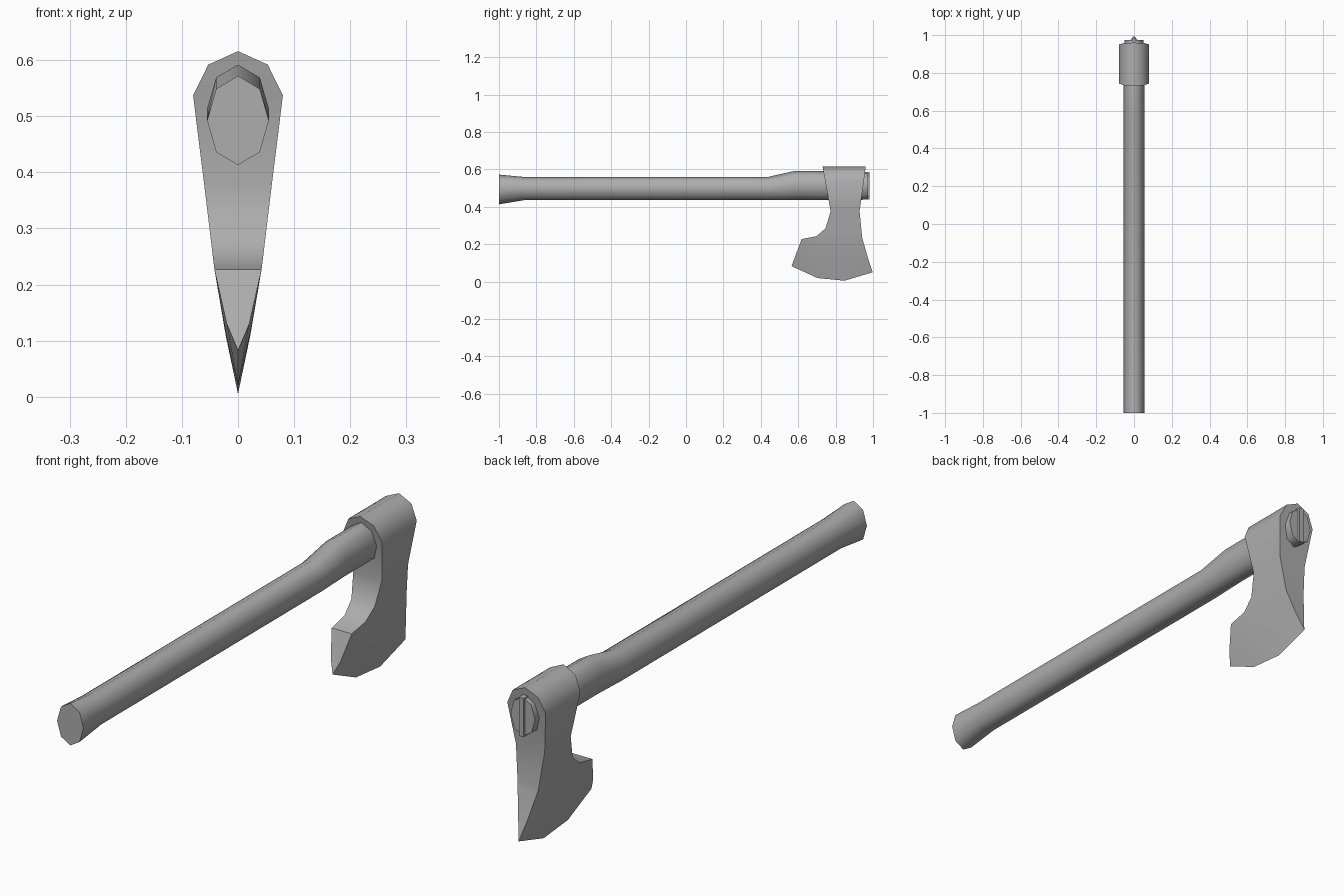
import bpy
import bmesh
import math

old = bpy.data.objects.get("Cube")
if old:
    bpy.data.objects.remove(old, do_unlink=True)

grey = bpy.data.materials.new("plain grey")
grey.use_nodes = True
GREY = (0.42, 0.42, 0.42, 1)
grey.diffuse_color = GREY
grey.node_tree.nodes["Principled BSDF"].inputs["Base Color"].default_value = GREY


def finish(name, bm, angle):
    """Turn a bmesh into a smooth object that keeps its sharp edges."""
    bmesh.ops.remove_doubles(bm, verts=bm.verts, dist=0.0005)
    bmesh.ops.recalc_face_normals(bm, faces=bm.faces)
    mesh = bpy.data.meshes.new(name)
    bm.to_mesh(mesh)
    bm.free()
    mesh.materials.append(grey)
    obj = bpy.data.objects.new(name, mesh)
    bpy.context.collection.objects.link(obj)
    bpy.ops.object.select_all(action="DESELECT")
    obj.select_set(True)
    bpy.context.view_layer.objects.active = obj
    bpy.ops.object.shade_smooth_by_angle(angle=math.radians(angle))


def skin(bm, loops):
    """Bridge equal closed loops of points, and cap both ends."""
    rings = [[bm.verts.new(p) for p in loop] for loop in loops]
    n = len(rings[0])
    for a, b in zip(rings, rings[1:]):
        for i in range(n):
            j = (i + 1) % n
            bm.faces.new((a[i], a[j], b[j], b[i]))
    bm.faces.new(rings[0])
    bm.faces.new(rings[-1])


# Handle: eight-sided rings as (y, bottom, top, half width)
sections = [(-1, 0.413, 0.572, 0.055), (-0.87, 0.435, 0.56, 0.055),
            (0.44, 0.435, 0.56, 0.055), (0.58, 0.435, 0.592, 0.055),
            (0.73, 0.435, 0.592, 0.055), (0.973, 0.438, 0.585, 0.051)]
bm = bmesh.new()
loops = []
for y, low, high, w in sections:
    mid, r = (low + high) / 2, (high - low) / 2
    loops.append([(w * math.sin(i * math.pi / 4), y, mid + r * math.cos(i * math.pi / 4))
                  for i in range(8)])
skin(bm, loops)
finish("handle", bm, 65)

# Wedge driven into the end of the handle
bm = bmesh.new()
skin(bm, [[(x, y, z) for x, z in ((-0.01, 0.44), (0.01, 0.44), (0.01, 0.586), (-0.01, 0.586))]
          for y in (0.9, 0.982)])
finish("handle_wedge", bm, 30)

# Axe head body: levels as (height, half width, front y, back y)
levels = [(0.616, 0, 0.73, 0.96), (0.592, 0.053, 0.734, 0.958),
          (0.537, 0.08, 0.744, 0.951), (0.376, 0.06, 0.773, 0.928),
          (0.285, 0.049, 0.746, 0.937), (0.243, 0.044, 0.698, 0.941),
          (0.227, 0.042, 0.618, 0.944)]
rows = [[(w, f + (b - f) * t / 3, z) for t in range(4)] for z, w, f, b in levels]
# Blade: bulging middle row, then the curved cutting edge
rows.append([(0.02, 0.582, 0.13), (0.022, 0.712, 0.115),
             (0.022, 0.843, 0.11), (0.02, 0.972, 0.128)])
rows.append([(0, 0.564, 0.083), (0, 0.703, 0.019), (0, 0.848, 0.005), (0, 0.998, 0.05)])

bm = bmesh.new()


def add_face(points):
    unique = list(dict.fromkeys(points))
    if len(unique) > 2:
        bm.faces.new([bm.verts.new(p) for p in unique])


def mirrored(p):
    return (-p[0] if p[0] else 0, p[1], p[2])


for upper, lower in zip(rows, rows[1:]):
    for i in range(3):
        cheek = [upper[i], upper[i + 1], lower[i + 1], lower[i]]
        add_face(cheek)
        add_face([mirrored(p) for p in cheek])
    for i in (0, 3):
        add_face([upper[i], mirrored(upper[i]), mirrored(lower[i]), lower[i]])
finish("axe_head", bm, 50)
